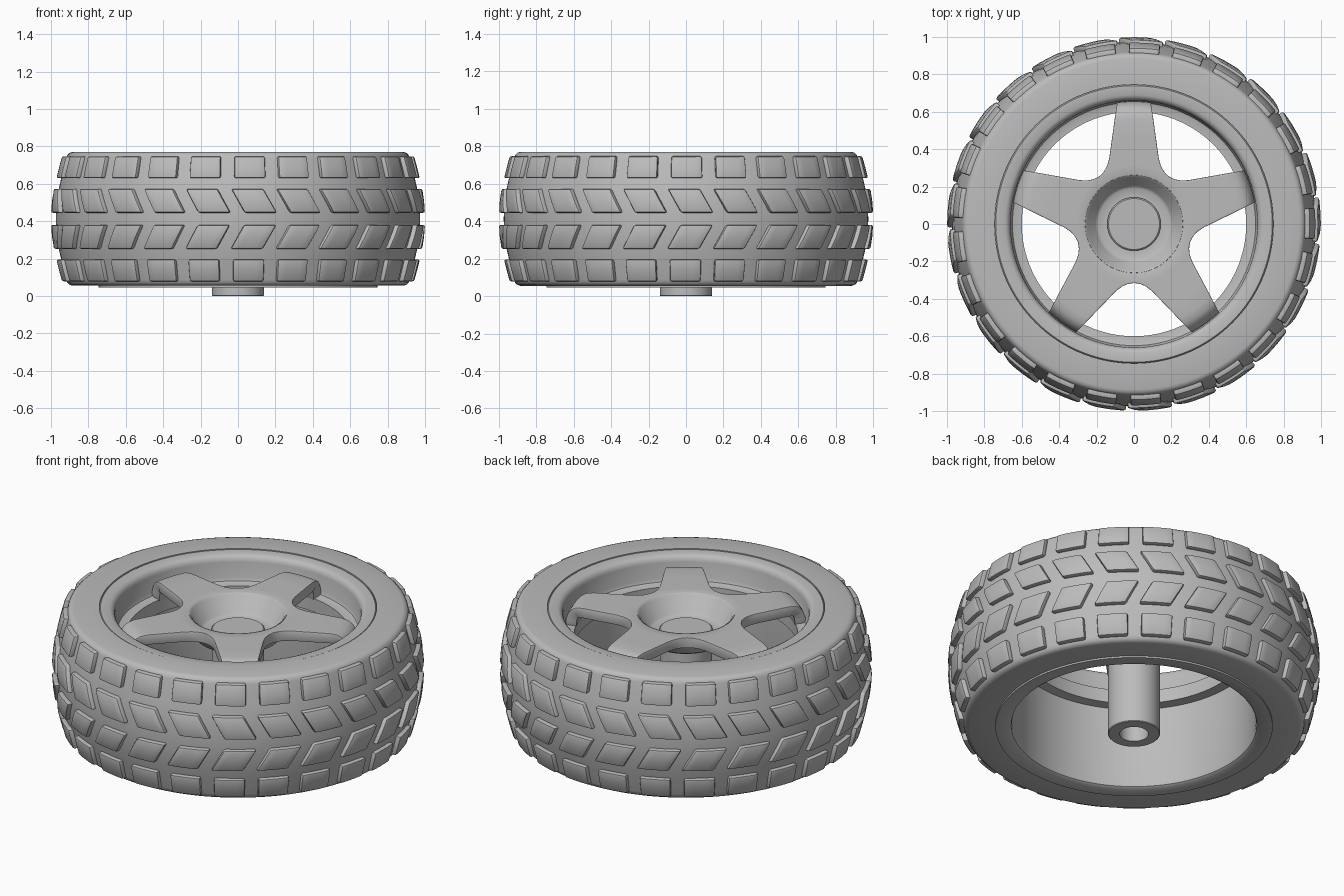
import bpy, bmesh
from math import radians, sin, cos, pi

if "Cube" in bpy.data.objects:
    bpy.data.objects.remove(bpy.data.objects["Cube"])

grey = bpy.data.materials.new("plain_grey")
grey.use_nodes = True
grey.diffuse_color = (0.5, 0.5, 0.5, 1)
grey.node_tree.nodes["Principled BSDF"].inputs["Base Color"].default_value = (0.5, 0.5, 0.5, 1)


def polar(r, a, z):
    return (r * cos(a), r * sin(a), z)


def finish(name, bm, bevel=0, solid=0, recalc=True):
    """Turn a bmesh into a shaded object, with its modifiers made real."""
    bmesh.ops.remove_doubles(bm, verts=bm.verts, dist=0.0001)
    if recalc:
        bmesh.ops.recalc_face_normals(bm, faces=bm.faces)
    mesh = bpy.data.meshes.new(name)
    bm.to_mesh(mesh)
    bm.free()
    mesh.materials.append(grey)
    ob = bpy.data.objects.new(name, mesh)
    bpy.context.collection.objects.link(ob)
    if solid:
        mod = ob.modifiers.new("thickness", "SOLIDIFY")
        mod.thickness = solid
        mod.offset = -1
    if bevel:
        mod = ob.modifiers.new("soft_edges", "BEVEL")
        mod.width = bevel
        mod.segments = 2
        mod.limit_method = "ANGLE"
        mod.angle_limit = radians(40)
    bpy.ops.object.select_all(action="DESELECT")
    ob.select_set(True)
    bpy.context.view_layer.objects.active = ob
    bpy.ops.object.convert(target="MESH")
    bpy.ops.object.shade_smooth_by_angle(angle=radians(35))
    return ob


def lathe(name, profile, closed=True, steps=120):
    """Spin an (r, z) profile about the z axis."""
    bm = bmesh.new()
    rings = [[bm.verts.new(polar(r, 2 * pi * i / steps, z)) for r, z in profile]
             for i in range(steps)]
    count = len(profile)
    for i in range(steps):
        a, b = rings[i], rings[(i + 1) % steps]
        for j in range(count if closed else count - 1):
            k = (j + 1) % count
            bm.faces.new((a[j], b[j], b[k], a[k]))
    return finish(name, bm)


# Tyre body: half section mirrored about its middle plane
MID = 0.4125
half = [(0.974, 0), (0.971, 0.07), (0.962, 0.145), (0.945, 0.218), (0.932, 0.27),
        (0.918, 0.325), (0.912, 0.342), (0.9, 0.353), (0.885, 0.3575), (0.745, 0.3575)]
lathe("tyre", [(r, MID - h) for r, h in reversed(half[1:])] + [(r, MID + h) for r, h in half])


def tyre_radius(z):
    h = abs(z - MID)
    for (r0, h0), (r1, h1) in zip(half, half[1:]):
        if h <= h1:
            return r0 + (r1 - r0) * (h - h0) / (h1 - h0)
    return half[-1][0]


# Tread: four rings of raised blocks, the middle two slanted as a chevron
def tread_ring(name, z0, z1, centre, slant, count=25, width=10, cols=4, rows=2):
    bm = bmesh.new()
    for n in range(count):
        mid = -90 + centre + 360 * n / count
        layers = []
        for lift in (-0.015, 0.027):
            grid = []
            for j in range(rows + 1):
                v = j / rows
                z = z0 + (z1 - z0) * v
                grid.append([bm.verts.new(polar(
                    tyre_radius(z) + lift,
                    radians(mid + width * (i / cols - 0.5) + slant * (v - 0.5)), z))
                    for i in range(cols + 1)])
            layers.append(grid)
            for j in range(rows):
                for i in range(cols):
                    bm.faces.new((grid[j][i], grid[j][i + 1], grid[j + 1][i + 1], grid[j + 1][i]))
        inner, outer = layers

        def edge_loop(g):
            return (g[0][:-1] + [row[-1] for row in g[:-1]]
                    + g[-1][:0:-1] + [row[0] for row in g[:0:-1]])
        a, b = edge_loop(inner), edge_loop(outer)
        for i in range(len(a)):
            k = (i + 1) % len(a)
            bm.faces.new((a[i], a[k], b[k], b[i]))
    return finish(name, bm, bevel=0.01)


tread_ring("tread_top", 0.63, 0.747, 3.8, 0)
tread_ring("tread_upper_middle", 0.445, 0.573, 5, -4.2)
tread_ring("tread_lower_middle", 0.252, 0.38, 4.8, 4.2)
tread_ring("tread_bottom", 0.078, 0.195, 3.4, 0)

# Rim: barrel with a rounded lip and an inner ledge for the spokes
lathe("rim", [(0.745, 0.045), (0.745, 0.76), (0.739, 0.767), (0.69, 0.767), (0.675, 0.76),
              (0.665, 0.748), (0.66, 0.73), (0.658, 0.64), (0.65, 0.622), (0.635, 0.617),
              (0.6, 0.615), (0.6, 0.535), (0.655, 0.53), (0.655, 0.075), (0.66, 0.055),
              (0.675, 0.045)])

# Spokes: five tapered arms joined round the hub, bending down onto the ledge
arm = [(0.26, 36, 0.735), (0.316, 36, 0.735), (0.318, 33, 0.735), (0.324, 29.5, 0.735),
       (0.341, 25, 0.735), (0.374, 20.8, 0.735), (0.465, 14.8, 0.735), (0.56, 10.8, 0.735),
       (0.6, 9.5, 0.728), (0.625, 8.8, 0.712), (0.643, 8.3, 0.685), (0.654, 8, 0.65),
       (0.657, 7.9, 0.612)]
ACROSS = 16
bm = bmesh.new()
for s in range(5):
    grid = [[bm.verts.new(polar(r, radians(90 + 72 * s + w * (2 * i / ACROSS - 1)), z))
             for i in range(ACROSS + 1)] for r, w, z in arm]
    for p, q in zip(grid, grid[1:]):
        for i in range(ACROSS):
            bm.faces.new((p[i], q[i], q[i + 1], p[i + 1]))
finish("spokes", bm, bevel=0.006, solid=0.06, recalc=False)

# Hub: dished centre with a raised cap, and a hollow axle stem below
lathe("hub", [(0, 0.645), (0.136, 0.645), (0.143, 0.639), (0.143, 0.628), (0.19, 0.628),
              (0.205, 0.638), (0.25, 0.728), (0.261, 0.736), (0.275, 0.7), (0.27, 0.66),
              (0.225, 0.6), (0.2, 0.585), (0.14, 0.585), (0.14, 0.004), (0.136, 0),
              (0.077, 0), (0.077, 0.3), (0, 0.3)], closed=False, steps=96)

# Flat key inside the axle hole
bm = bmesh.new()
bmesh.ops.create_cube(bm, size=1)
for v in bm.verts:
    v.co = (v.co.x * 0.14, 0.065 + v.co.y * 0.05, 0.18 + v.co.z * 0.26)
finish("axle_key", bm)
